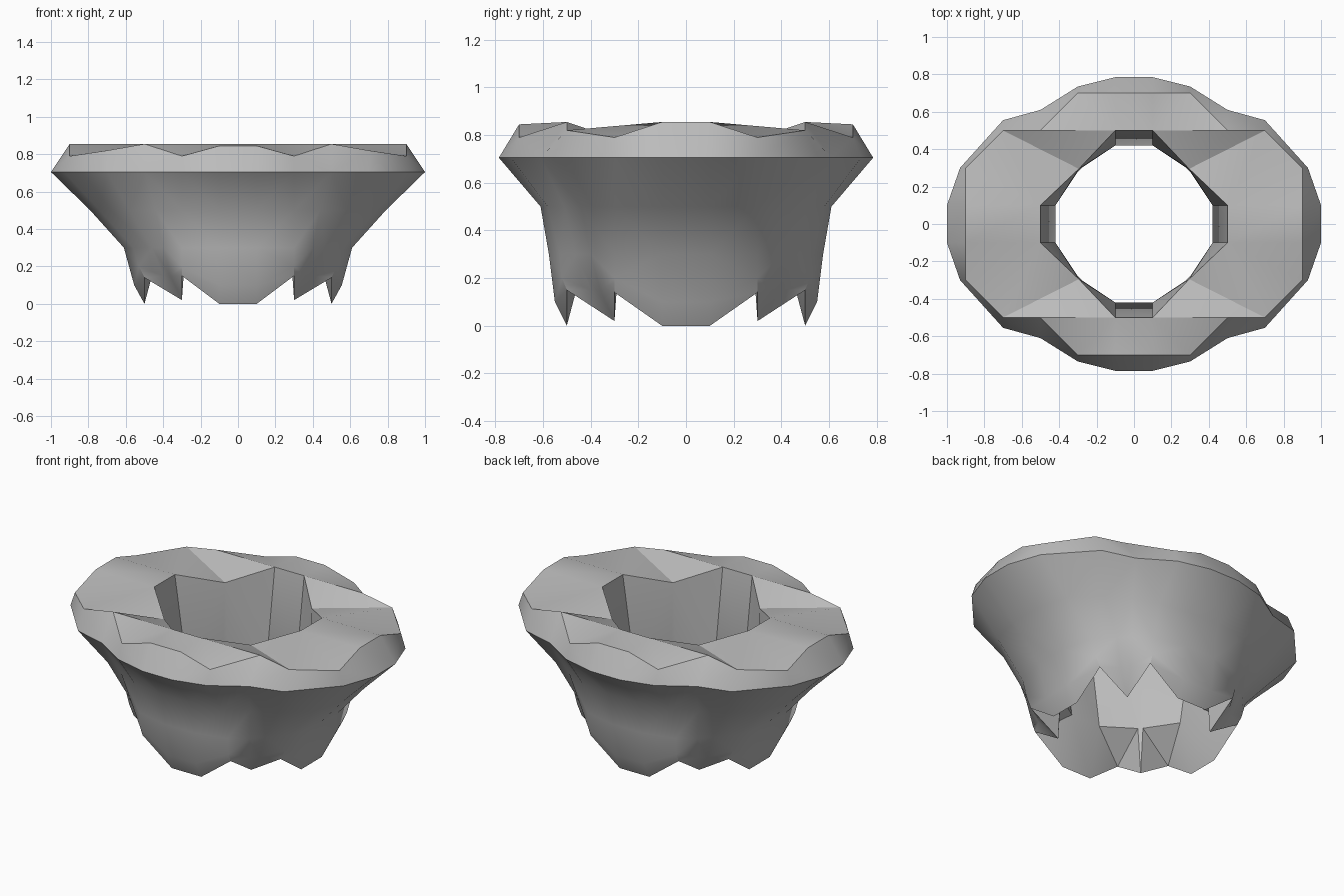
import bpy
import bmesh
import math

cube = bpy.data.objects.get("Cube")
if cube:
    bpy.data.objects.remove(cube, do_unlink=True)

# Single stone colour
stone = bpy.data.materials.new("stone_grey")
stone.use_nodes = True
stone.diffuse_color = (0.5, 0.5, 0.5, 1)
stone.node_tree.nodes["Principled BSDF"].inputs["Base Color"].default_value = (0.5, 0.5, 0.5, 1)


def ring(bm, xs, ys, heights):
    """Mirror one quarter of a cross-section into a full closed loop of vertices."""
    if not isinstance(heights, (list, tuple)):
        heights = [heights] * len(xs)
    quarter = list(zip(xs, ys, heights))
    half = quarter + [(-x, y, z) for x, y, z in reversed(quarter)]
    full = half + [(-x, -y, z) for x, y, z in half]
    return [bm.verts.new(p) for p in full]


def bridge(bm, lower, upper):
    n = len(lower)
    for i in range(n):
        j = (i + 1) % n
        bm.faces.new((lower[i], lower[j], upper[j], upper[i]))


bm = bmesh.new()
loops = [
    # jagged feet
    ring(bm, (.5, .5, .3, .3, .3, .1), (.1, .3, .3, .3, .5, .5), (0, .14, .02, .02, .15, 0)),
    # ankle above the feet
    ring(bm, (.555, .53, .4, .36, .3, .1), (.1, .3, .36, .4, .52, .55), (.1, .2, .15, .15, .2, .1)),
    # lower body
    ring(bm, (.61, .56, .46, .4, .3, .1), (.1, .3, .4, .46, .53, .575), .3),
    # flaring body
    ring(bm, (.79, .74, .58, .44, .3, .1), (.1, .3, .44, .51, .58, .61), .5),
    # widest rim
    ring(bm, (1, .93, .7, .5, .3, .1), (.1, .3, .555, .61, .735, .785), .705),
    # upper edge of the bevel
    ring(bm, (.9, .9, .7, .5, .3, .1), (.1, .3, .5, .5, .7, .7), (.855, .79, .82, .855, .79, .845)),
    # mouth of the hole
    ring(bm, (.5, .5, .295, .295, .1, .1), (.1, .1, .295, .295, .5, .5), (.855, .855, .785, .785, .855, .855)),
    # throat of the hole
    ring(bm, (.42, .42, .3, .28, .1, .1), (.1, .1, .28, .3, .42, .42), .3),
]
for i, loop in enumerate(loops):
    bridge(bm, loop, loops[(i + 1) % len(loops)])

# Merge doubled points, then crease the bent quads along their short diagonal
bmesh.ops.remove_doubles(bm, verts=bm.verts, dist=0.001)
bmesh.ops.triangulate(bm, faces=bm.faces[:], quad_method='SHORT_EDGE')
bmesh.ops.recalc_face_normals(bm, faces=bm.faces)

mesh = bpy.data.meshes.new("hollow_stump")
bm.to_mesh(mesh)
bm.free()
mesh.materials.append(stone)
stump = bpy.data.objects.new("hollow_stump", mesh)
bpy.context.collection.objects.link(stump)

# Smooth body with crisp rim, mouth and feet
bpy.ops.object.select_all(action='DESELECT')
stump.select_set(True)
bpy.context.view_layer.objects.active = stump
bpy.ops.object.shade_smooth_by_angle(angle=math.radians(35))
